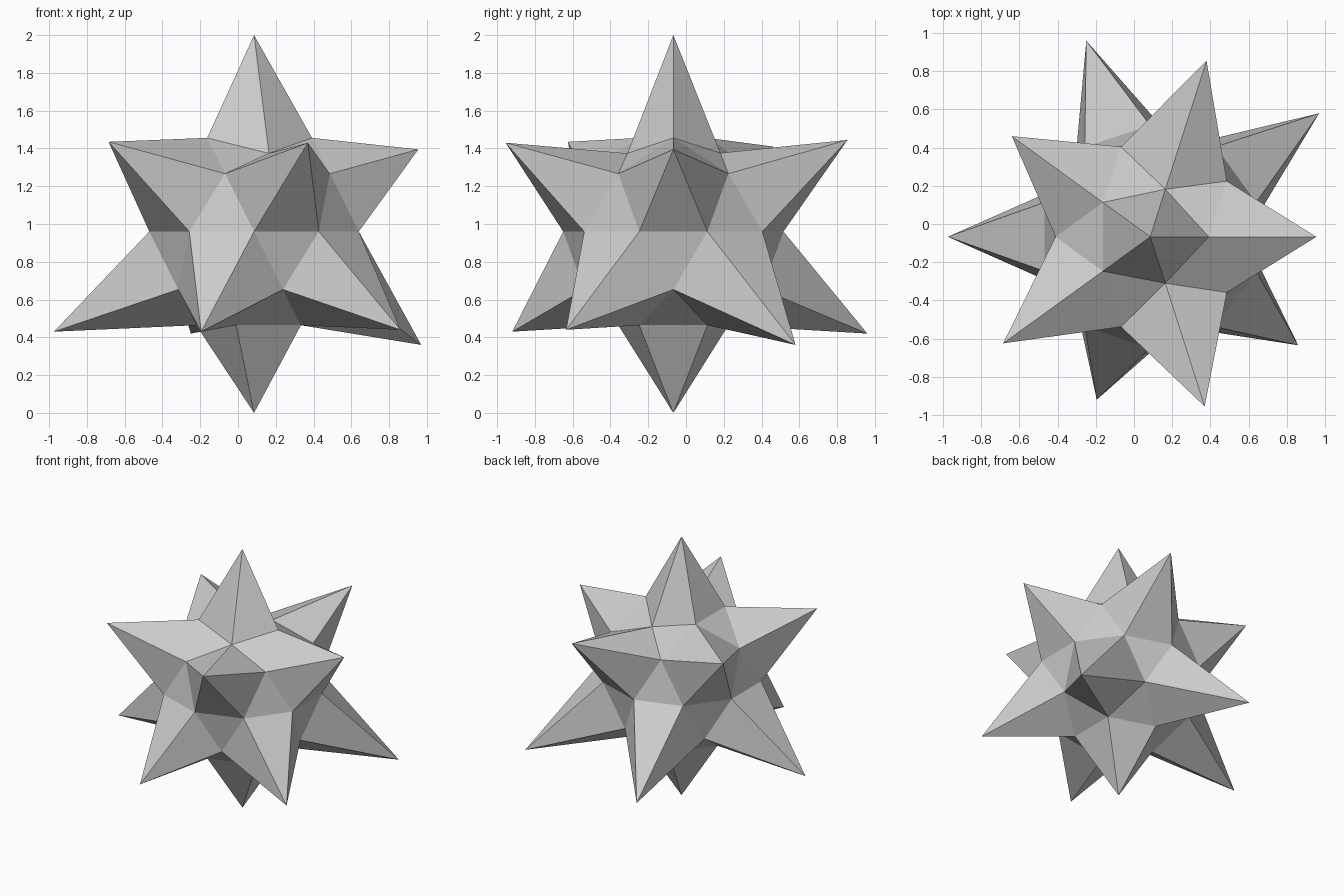
import bpy
import bmesh
from mathutils import Vector

if "Cube" in bpy.data.objects:
    bpy.data.objects.remove(bpy.data.objects["Cube"])

CENTRE = Vector((0.085, -0.067, 0.96))
CORE_RADIUS = 0.583

# Spike tips: top, bottom, upper ring, lower ring
TIPS = [
    (0.085, -0.067, 2.0), (0.085, -0.067, 0.0),
    (0.955, -0.067, 1.395), (0.38, 0.855, 1.445), (-0.64, 0.46, 1.41),
    (-0.685, -0.625, 1.435), (0.37, -0.955, 1.43),
    (0.97, 0.58, 0.36), (-0.25, 0.96, 0.42), (-0.975, -0.067, 0.43),
    (-0.195, -0.92, 0.43), (0.86, -0.635, 0.44),
]

# Two valley corners beside the top spike that sit deeper
DENTS = [(0.164, 0.182, 1.376), (0.164, -0.31, 1.374)]

# Faceted ball core
bm = bmesh.new()
bmesh.ops.create_icosphere(bm, subdivisions=2, radius=CORE_RADIUS)
bmesh.ops.translate(bm, verts=bm.verts, vec=CENTRE)


def pull(target):
    """Move the core corner facing the target onto it."""
    goal = Vector(target)
    way = (goal - CENTRE).normalized()
    return max(bm.verts, key=lambda v: (v.co - CENTRE).normalized().dot(way)), goal


# Pull the corners out into spikes and press the dents in
for vert, goal in [pull(t) for t in TIPS + DENTS]:
    vert.co = goal

bmesh.ops.recalc_face_normals(bm, faces=bm.faces)
mesh = bpy.data.meshes.new("spiky_star")
bm.to_mesh(mesh)
bm.free()
star = bpy.data.objects.new("spiky_star", mesh)
bpy.context.collection.objects.link(star)
